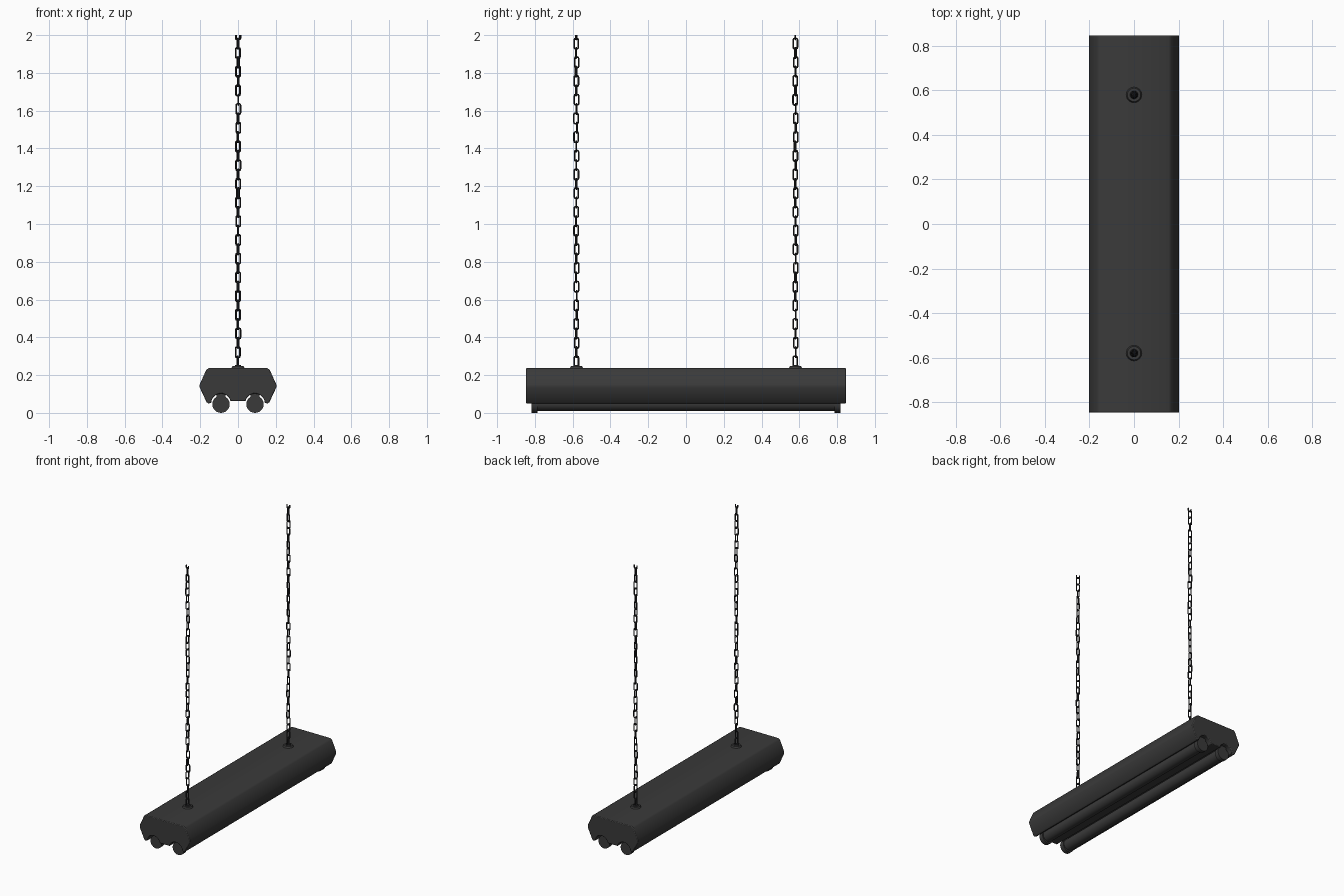
import bpy, bmesh, math, random
from mathutils import Matrix, Vector

random.seed(4)
cube = bpy.data.objects.get("Cube")
if cube:
    bpy.data.objects.remove(cube, do_unlink=True)


def material(name, rgb):
    m = bpy.data.materials.new(name)
    m.use_nodes = True
    m.diffuse_color = (*rgb, 1)
    m.node_tree.nodes["Principled BSDF"].inputs["Base Color"].default_value = (*rgb, 1)
    return m


grey = material("charcoal metal", (0.042, 0.042, 0.042))
dark = material("dark chain steel", (0.02, 0.02, 0.022))


def finish(bm, name, mat, angle=35):
    bmesh.ops.recalc_face_normals(bm, faces=bm.faces)
    mesh = bpy.data.meshes.new(name)
    bm.to_mesh(mesh)
    bm.free()
    mesh.materials.append(mat)
    obj = bpy.data.objects.new(name, mesh)
    bpy.context.collection.objects.link(obj)
    bpy.ops.object.select_all(action="DESELECT")
    obj.select_set(True)
    bpy.context.view_layer.objects.active = obj
    bpy.ops.object.shade_smooth_by_angle(angle=math.radians(angle))
    return obj


def cylinder(bm, radius, depth, matrix, top=None, sides=24):
    bmesh.ops.create_cone(bm, cap_ends=True, segments=sides, radius1=radius,
                          radius2=radius if top is None else top, depth=depth, matrix=matrix)


# Housing: half profile with an arched reflector trough, mirrored and extruded
TUBE_X, TUBE_Z, ARCH = 0.09, 0.05, 0.052
half = [(0.155, 0.237), (0.168, 0.228), (0.203, 0.15), (0.203, 0.135), (0.166, 0.056), (0.155, 0.049)]
for i in range(13):
    a = math.radians(5 + 162 * i / 12)
    half.append((TUBE_X + ARCH * math.cos(a), TUBE_Z + ARCH * math.sin(a)))
half.append((0.03, 0.062))
profile = half + [(-x, z) for x, z in reversed(half)]
bm = bmesh.new()
face = bm.faces.new([bm.verts.new((x, -0.847, z)) for x, z in profile])
ext = bmesh.ops.extrude_face_region(bm, geom=[face])
bmesh.ops.translate(bm, vec=(0, 1.694, 0), verts=[v for v in ext["geom"] if isinstance(v, bmesh.types.BMVert)])
housing = finish(bm, "housing", grey)
bevel = housing.modifiers.new("end bevel", "BEVEL")
bevel.width, bevel.segments, bevel.limit_method = 0.005, 2, "ANGLE"
bevel.angle_limit = math.radians(60)

# Lamp tubes with end sockets
along_y = Matrix.Rotation(math.pi / 2, 4, "X")
for side, label in ((1, "left"), (-1, "right")):
    bm = bmesh.new()
    cylinder(bm, 0.04, 1.6, Matrix.Translation((side * TUBE_X, 0, TUBE_Z)) @ along_y)
    finish(bm, label + "_tube", grey)
    bm = bmesh.new()
    for end in (-1, 1):
        cylinder(bm, 0.046, 0.032, Matrix.Translation((side * TUBE_X, end * 0.801, 0.046)) @ along_y)
        # Socket stem up into the trough
        bmesh.ops.create_cube(bm, size=1, matrix=Matrix.Translation((side * TUBE_X, end * 0.801, 0.08))
                              @ Matrix.Diagonal((0.05, 0.03, 0.06, 1)))
    finish(bm, label + "_tube_sockets", grey)


def add_link(bm, centre, yaw, half_w=0.0115, half_h=0.028, wire=0.0042, sides=6):
    """Sweep a round wire along a rounded rectangular loop."""
    turn = Matrix.Translation(centre) @ Matrix.Rotation(yaw, 4, "Z")
    corner, path = 0.007, []
    for q, (sx, sz) in enumerate(((1, 1), (-1, 1), (-1, -1), (1, -1))):
        for k in range(3):
            a = math.pi / 2 * (q + k / 2)
            path.append((Vector((sx * (half_w - corner), 0, sz * (half_h - corner))),
                         Vector((math.cos(a), 0, math.sin(a)))))
    rings = []
    for base, out in path:
        ring = []
        for j in range(sides):
            t = math.tau * j / sides
            p = base + out * (corner + wire * math.cos(t)) + Vector((0, wire * math.sin(t), 0))
            ring.append(bm.verts.new(turn @ p))
        rings.append(ring)
    for i, ring in enumerate(rings):
        after = rings[(i + 1) % len(rings)]
        for j in range(sides):
            k = (j + 1) % sides
            bm.faces.new((ring[j], ring[k], after[k], after[j]))


# Suspension: ceiling-cut chain and mounting collar at each end
PITCH = 0.0495
for y, label in ((-0.58, "front"), (0.58, "back")):
    bm = bmesh.new()
    for i in range(36):
        z = 0.272 + i * PITCH
        yaw = (i % 2 + 1) * math.pi / 2 + random.uniform(-0.35, 0.35)
        add_link(bm, (random.uniform(-0.002, 0.002), y + random.uniform(-0.002, 0.002), z), yaw)
    bmesh.ops.bisect_plane(bm, geom=bm.verts[:] + bm.edges[:] + bm.faces[:], dist=1e-5,
                           plane_co=(0, 0, 2), plane_no=(0, 0, 1), clear_outer=True)
    finish(bm, label + "_chain", dark, 50)
    bm = bmesh.new()
    cylinder(bm, 0.036, 0.012, Matrix.Translation((0, y, 0.241)), top=0.03)
    finish(bm, label + "_collar", grey)
    bm = bmesh.new()
    cylinder(bm, 0.019, 0.008, Matrix.Translation((0, y, 0.25)), top=0.014, sides=16)
    finish(bm, label + "_grommet", dark)
